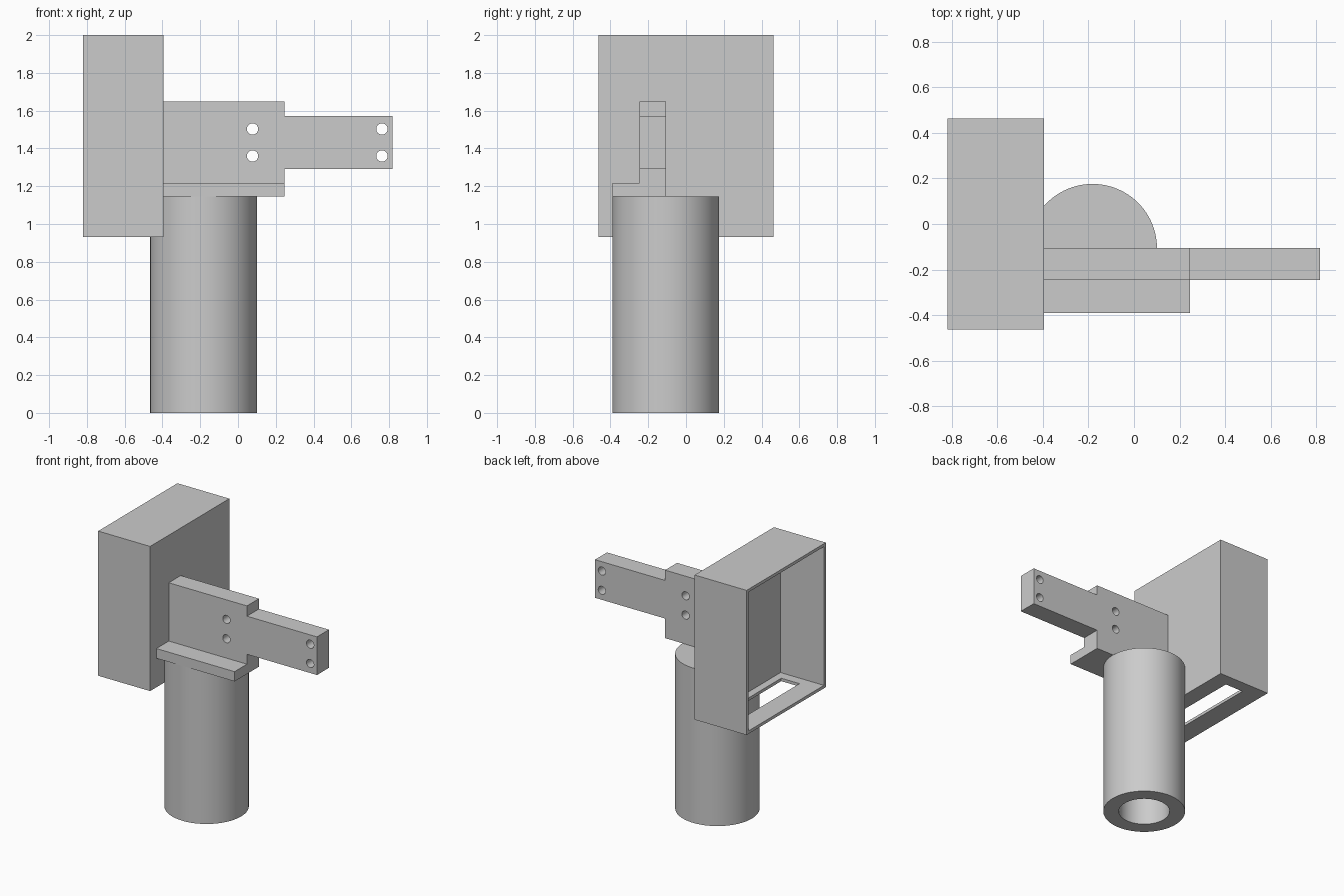
import bpy
import bmesh
import math
from mathutils import Matrix, Vector

default = bpy.data.objects.get("Cube")
if default:
    bpy.data.objects.remove(default, do_unlink=True)

grey = bpy.data.materials.new("plain grey")
grey.use_nodes = True
colour = (0.6, 0.6, 0.6, 1.0)
grey.diffuse_color = colour
for node in grey.node_tree.nodes:
    if node.type == 'BSDF_PRINCIPLED':
        node.inputs["Base Color"].default_value = colour


def finish(name, bm):
    bmesh.ops.recalc_face_normals(bm, faces=bm.faces)
    mesh = bpy.data.meshes.new(name)
    bm.to_mesh(mesh)
    bm.free()
    mesh.materials.append(grey)
    obj = bpy.data.objects.new(name, mesh)
    bpy.context.scene.collection.objects.link(obj)
    return obj


def box(name, low, high):
    low, high = Vector(low), Vector(high)
    bm = bmesh.new()
    bmesh.ops.create_cube(bm, size=1, matrix=Matrix.Translation((low + high) / 2)
                          @ Matrix.Diagonal((*(high - low), 1)))
    return finish(name, bm)


def select_only(obj):
    bpy.ops.object.select_all(action='DESELECT')
    obj.select_set(True)
    bpy.context.view_layer.objects.active = obj


def cut(obj, cutter):
    cutter.hide_render = True
    mod = obj.modifiers.new("cut", 'BOOLEAN')
    mod.operation = 'DIFFERENCE'
    mod.solver = 'EXACT'
    mod.object = cutter
    select_only(obj)
    bpy.ops.object.modifier_apply(modifier=mod.name)
    bpy.data.objects.remove(cutter, do_unlink=True)


def smooth(obj):
    select_only(obj)
    bpy.ops.object.shade_smooth_by_angle(angle=math.radians(30))


# Open housing: thick inner wall, thin sides, slot through the floor
left, right, half, low, high = -0.82, -0.395, 0.463, 0.93, 2.0
wall = 0.022
housing = box("housing", (left, -half, low), (right, half, high))
cut(housing, box("cavity_cutter", (left - 0.1, -half + wall, low + wall),
                 (right - 0.07, half - wall, high - wall)))
cut(housing, box("slot_cutter", (-0.67, -0.37, low - 0.1), (-0.52, 0.37, low + 0.1)))

# Round handle with a blind bore from below
top, radius, bore = 1.145, 0.283, 0.176
profile = [(0, 1.0), (bore, 1.0), (bore, 0), (radius, 0), (radius, top), (0, top)]
centre = Vector((-0.182, -0.107, 0))
bm = bmesh.new()
verts = [bm.verts.new(centre + Vector((r, 0, z))) for r, z in profile]
edges = [bm.edges.new(pair) for pair in zip(verts, verts[1:])]
bmesh.ops.spin(bm, geom=verts + edges, cent=centre, axis=(0, 0, 1),
               angle=math.tau, steps=96, use_merge=False)
bmesh.ops.remove_doubles(bm, verts=bm.verts, dist=0.0001)
smooth(finish("handle", bm))

# Stepped mounting plate
back, front = -0.105, -0.245
step, tip = 0.245, 0.818
outline = [(right, top), (step, top), (step, 1.29), (tip, 1.29),
           (tip, 1.572), (step, 1.572), (step, 1.648), (right, 1.648)]
bm = bmesh.new()
face = bm.faces.new([bm.verts.new((x, front, z)) for x, z in outline])
grown = bmesh.ops.extrude_face_region(bm, geom=[face])["geom"]
bmesh.ops.translate(bm, verts=[v for v in grown if isinstance(v, bmesh.types.BMVert)],
                    vec=(0, back - front, 0))
plate = finish("mounting_plate", bm)

# Four screw holes through the plate
for x in (0.077, 0.762):
    for z in (1.36, 1.503):
        bm = bmesh.new()
        bmesh.ops.create_cone(bm, cap_ends=True, segments=32, radius1=0.03,
                              radius2=0.03, depth=0.4,
                              matrix=Matrix.Translation((x, front, z))
                              @ Matrix.Rotation(math.pi / 2, 4, 'X'))
        cut(plate, finish("hole_cutter", bm))
smooth(plate)

# Ledge along the foot of the plate
box("ledge", (right, -0.39, top), (step, front, 1.217))
